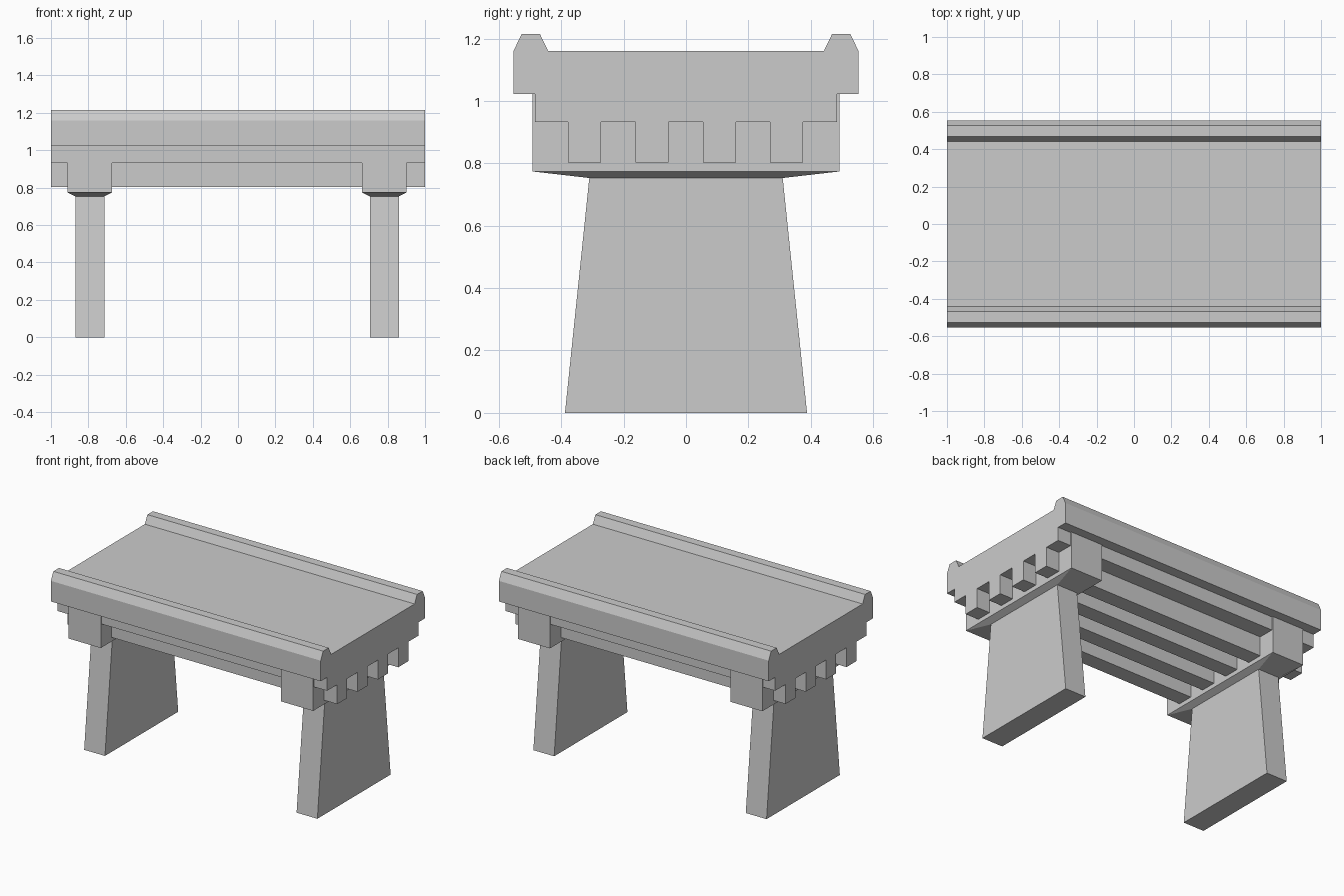
import bpy, bmesh

if "Cube" in bpy.data.objects:
    bpy.data.objects.remove(bpy.data.objects["Cube"])


def make_object(name, bm):
    bmesh.ops.recalc_face_normals(bm, faces=bm.faces)
    mesh = bpy.data.meshes.new(name)
    bm.to_mesh(mesh)
    bm.free()
    obj = bpy.data.objects.new(name, mesh)
    bpy.context.collection.objects.link(obj)
    return obj


def extrude_profile(name, points, x0=-1.0, x1=1.0):
    """Extrude a closed (y, z) profile along x."""
    bm = bmesh.new()
    face = bm.faces.new([bm.verts.new((x0, y, z)) for y, z in points])
    new = bmesh.ops.extrude_face_region(bm, geom=[face])["geom"]
    verts = [g for g in new if isinstance(g, bmesh.types.BMVert)]
    bmesh.ops.translate(bm, verts=verts, vec=(x1 - x0, 0, 0))
    return make_object(name, bm)


def loft_rects(name, cx, levels):
    """Stack rectangles given as (half_x, half_y, z)."""
    bm = bmesh.new()
    rings = [[bm.verts.new((cx + sx * hx, sy * hy, z))
              for sx, sy in ((-1, -1), (1, -1), (1, 1), (-1, 1))]
             for hx, hy, z in levels]
    for a, b in zip(rings, rings[1:]):
        for i in range(4):
            j = (i + 1) % 4
            bm.faces.new((a[i], a[j], b[j], b[i]))
    bm.faces.new(rings[0][::-1])
    bm.faces.new(rings[-1])
    return make_object(name, bm)


# Deck with raised kerbs along both long sides
half = [(0.553, 1.022), (0.553, 1.16), (0.527, 1.214), (0.468, 1.214), (0.442, 1.16)]
extrude_profile("deck", half + [(-y, z) for y, z in reversed(half)])

# Under-slab with four longitudinal girders, as one comb-shaped profile
comb = [(-0.484, 1.022), (-0.484, 0.932)]
for y in (-0.325, -0.109, 0.107, 0.322):
    comb += [(y - 0.053, 0.932), (y - 0.053, 0.802),
             (y + 0.053, 0.802), (y + 0.053, 0.932)]
comb += [(0.484, 0.932), (0.484, 1.022)]
extrude_profile("girders", comb)

# Piers: tapered wall flaring into a wide cap beam
for side, cx in (("left", -0.792), ("right", 0.783)):
    loft_rects(f"{side}_pier", cx, [
        (0.077, 0.388, 0.0), (0.077, 0.310, 0.753),
        (0.119, 0.492, 0.774), (0.119, 0.492, 1.022)])
